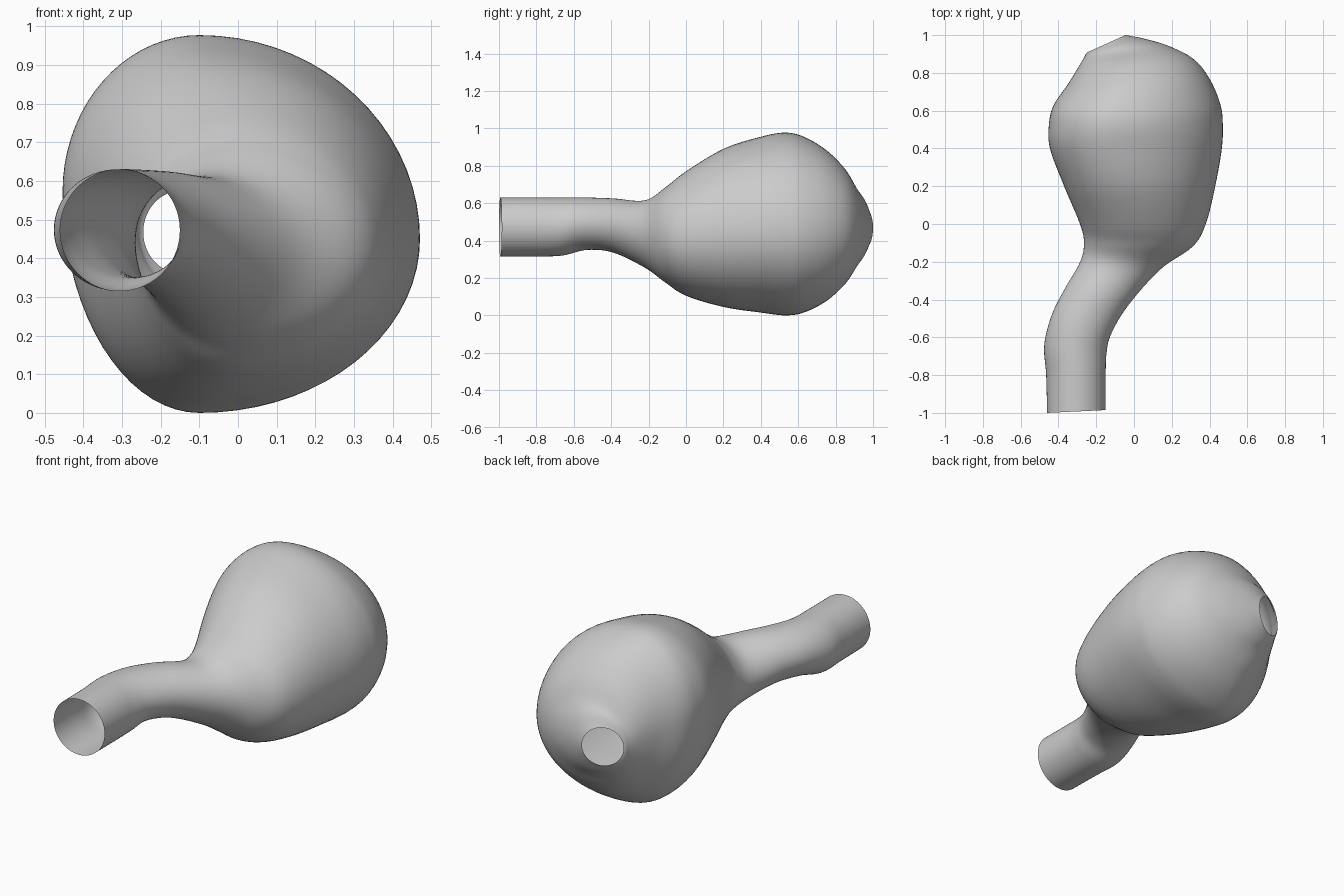
import bpy, bmesh, math
from mathutils import Vector

SIDES, STEPS = 72, 6

cube = bpy.data.objects.get("Cube")
if cube:
    bpy.data.objects.remove(cube, do_unlink=True)

# Rings along the vessel: left edge x, y; right edge x, y; lowest z, highest z
rings = [
    # neck
    (-.46, -1, -.15, -.985, .315, .63),
    (-.465, -.8, -.15, -.8, .315, .63),
    (-.475, -.64, -.145, -.68, .32, .63),
    (-.435, -.48, -.12, -.58, .35, .63),
    (-.365, -.34, -.03, -.43, .335, .625),
    # shoulder
    (-.285, -.2, .14, -.24, .255, .615),
    (-.265, -.1, .31, -.12, .175, .685),
    (-.286, 0, .38, 0, .105, .77),
    # bulb
    (-.37, .2, .43, .2, .045, .89),
    (-.445, .4, .465, .4, .015, .955),
    (-.45, .53, .47, .53, 0, .977),
    (-.425, .63, .458, .63, .015, .955),
    (-.35, .74, .405, .76, .075, .885),
    (-.295, .83, .32, .87, .165, .785),
    (-.265, .88, .19, .94, .26, .68),
    (-.255, .9, .06, .98, .31, .63),
    # rear opening
    (-.245, .91, -.045, 1, .36, .575),
]


def spline(a, b, c, d, t):
    """Smooth blend from ring b to ring c."""
    return [q + t / 2 * (r - p + t * (2*p - 5*q + 4*r - s + t * (3*(q - r) + s - p)))
            for p, q, r, s in zip(a, b, c, d)]


def ring_points(xl, yl, xr, yr, low, high):
    """Four quarter ellipses that lean to one side as the ring swells."""
    height, width = high - low, xr - xl
    swell = max(0, min(1, (height - .32) / .66))
    mid_x = xl + width * (.5 - .12 * swell)
    left_z = low + height * (.5 + .09 * swell)
    right_z = low + height * (.5 - .04 * swell)
    for i in range(SIDES):
        angle = math.tau * i / SIDES
        c, s = math.cos(angle), math.sin(angle)
        x = mid_x + c * (xr - mid_x if c > 0 else mid_x - xl)
        side_z = right_z if c > 0 else left_z
        z = side_z + s * (high - side_z if s > 0 else side_z - low)
        yield Vector((x, yl + (yr - yl) * (x - xl) / width, z))


# Vessel wall, open at both ends
path = []
for i in range(len(rings) - 1):
    near = [rings[max(0, min(len(rings) - 1, i + k))] for k in (-1, 0, 1, 2)]
    path += [spline(*near, step / STEPS) for step in range(STEPS)]
path.append(rings[-1])

bm = bmesh.new()
loops = [[bm.verts.new(p) for p in ring_points(*ring)] for ring in path]
for a, b in zip(loops, loops[1:]):
    for i in range(SIDES):
        j = (i + 1) % SIDES
        bm.faces.new((a[i], a[j], b[j], b[i])).smooth = True
bmesh.ops.recalc_face_normals(bm, faces=bm.faces)

mesh = bpy.data.meshes.new("vessel_wall")
bm.to_mesh(mesh)
bm.free()
vessel = bpy.data.objects.new("vessel_wall", mesh)
bpy.context.collection.objects.link(vessel)

# Plain grey
grey = bpy.data.materials.new("plain_grey")
grey.use_nodes = True
colour = (.6, .6, .6, 1)
grey.diffuse_color = colour
grey.node_tree.nodes["Principled BSDF"].inputs["Base Color"].default_value = colour
mesh.materials.append(grey)
